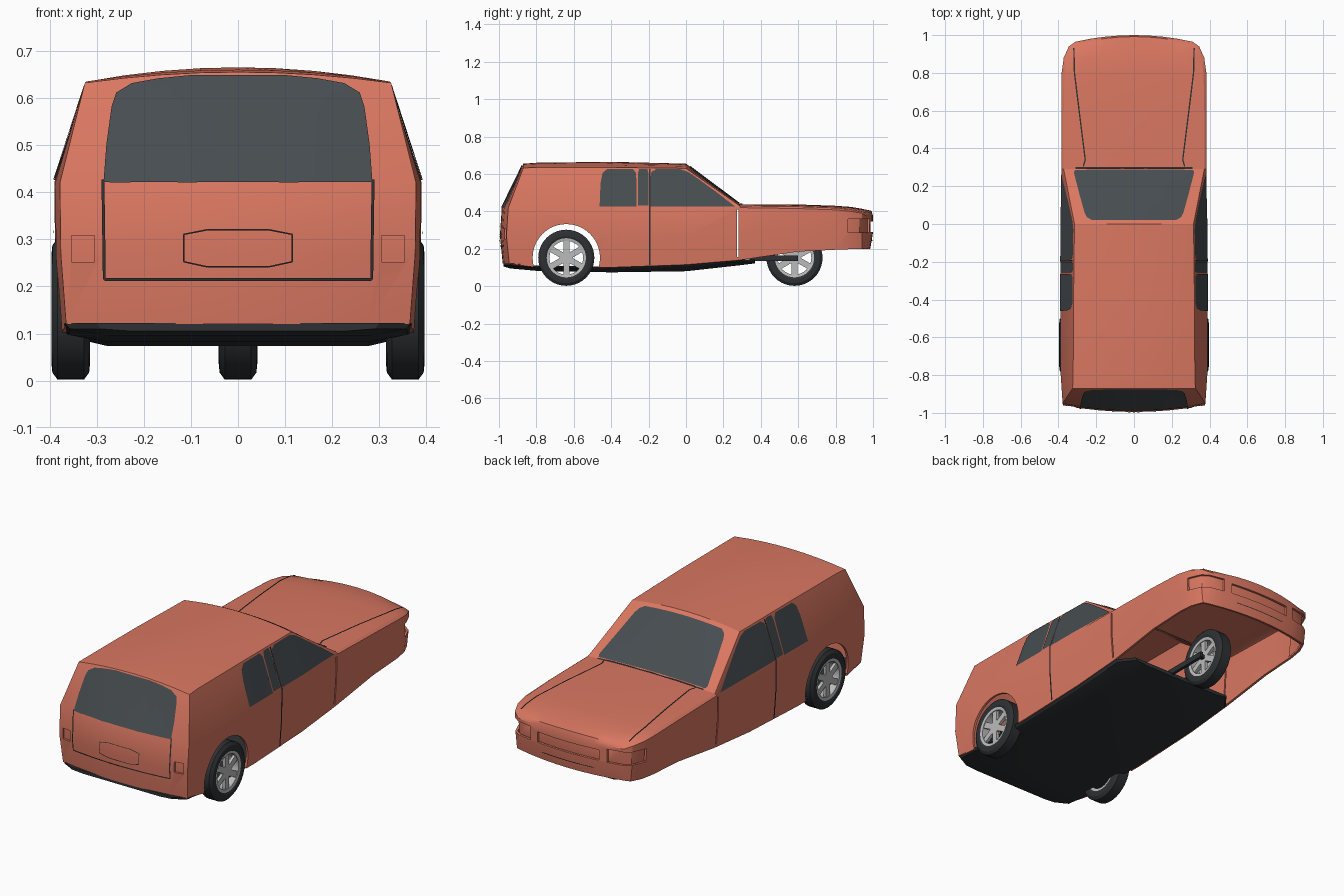
import bpy, bmesh, math
from mathutils import Vector, Matrix
from mathutils.bvhtree import BVHTree

if "Cube" in bpy.data.objects:
    bpy.data.objects.remove(bpy.data.objects["Cube"])


def material(name, rgb):
    m = bpy.data.materials.new(name)
    m.use_nodes = True
    m.diffuse_color = (*rgb, 1)
    m.node_tree.nodes["Principled BSDF"].inputs["Base Color"].default_value = (*rgb, 1)
    return m


PAINT = material("coral paint", (0.70, 0.185, 0.12))
GLASS = material("tinted glass", (0.062, 0.073, 0.08))
BLACK = material("black rubber", (0.027, 0.03, 0.033))
ALLOY = material("wheel alloy", (0.5, 0.5, 0.5))


def add(name, bm, mat, smooth=True):
    me = bpy.data.meshes.new(name)
    bm.to_mesh(me)
    bm.free()
    ob = bpy.data.objects.new(name, me)
    bpy.context.collection.objects.link(ob)
    me.materials.append(mat)
    if smooth:
        shade(ob)
    return ob


def shade(ob):
    bpy.ops.object.select_all(action='DESELECT')
    ob.select_set(True)
    bpy.context.view_layer.objects.active = ob
    bpy.ops.object.shade_smooth_by_angle(angle=math.radians(28))


def grid(bm, rows):
    vs = [[bm.verts.new(p) for p in row] for row in rows]
    for a, b in zip(vs, vs[1:]):
        for i in range(len(a) - 1):
            bm.faces.new((a[i], a[i + 1], b[i + 1], b[i]))


def box(bm, lo, hi):
    lo, hi = Vector(lo), Vector(hi)
    size = hi - lo
    m = Matrix.Translation((lo + hi) / 2) @ Matrix.Diagonal((*size, 1))
    return bmesh.ops.create_cube(bm, size=1, matrix=m)["verts"]


# Body shell: y, half width, sill z, belt z, roof edge x, roof edge z, centre z
STATIONS = [
    (-0.95, 0.378, 0.12, 0.42, 0.325, 0.632, 0.655),
    (-0.80, 0.388, 0.10, 0.42, 0.322, 0.635, 0.660),
    (-0.40, 0.390, 0.10, 0.42, 0.320, 0.635, 0.665),
    (0.00, 0.387, 0.115, 0.42, 0.315, 0.630, 0.655),
    (0.29, 0.383, 0.14, 0.42, 0.372, 0.428, 0.438),
    (0.60, 0.385, 0.185, 0.415, 0.372, 0.425, 0.437),
    (0.80, 0.383, 0.195, 0.408, 0.368, 0.418, 0.430),
    (0.88, 0.372, 0.198, 0.400, 0.355, 0.410, 0.424),
    (0.94, 0.345, 0.20, 0.390, 0.325, 0.398, 0.414),
    (0.965, 0.31, 0.20, 0.375, 0.290, 0.388, 0.403),
]
ACROSS = [1 - i / 4 for i in range(9)]
LEAN = {0: (0.005, -0.01, 0, 0.08), len(STATIONS) - 1: (-0.015, 0, 0, -0.008)}
BULGE = {0: (-0.035, -0.035, -0.035, 0), len(STATIONS) - 1: (0.035,) * 4}


def level(i, j, f):
    """Point at station i, height level j, side fraction f."""
    y, w, sill, belt, ex, ez, tz = STATIONS[i]
    x = (w * 0.965, w * 0.995, w, ex)[j]
    z = (sill, (sill + belt) / 2, belt, ez)[j]
    if j == 3:
        z += (tz - ez) * (1 - f * f)
    y += LEAN.get(i, (0,) * 4)[j] + BULGE.get(i, (0,) * 4)[j] * (1 - f * f)
    return (x * f, y, z)


shell = bmesh.new()
last = len(STATIONS) - 1
grid(shell, [[level(i, j, 1) for j in range(3)] + [level(i, 3, f) for f in ACROSS]
             + [level(i, j, -1) for j in (2, 1, 0)] for i in range(last + 1)])
for end in (0, last):
    grid(shell, [[level(end, j, f) for f in ACROSS] for j in range(4)])
bmesh.ops.remove_doubles(shell, verts=shell.verts, dist=0.0005)
bmesh.ops.recalc_face_normals(shell, faces=shell.faces)
shell.normal_update()
shell.faces.ensure_lookup_table()
if max(shell.faces, key=lambda f: f.calc_center_median().z).normal.z < 0:
    bmesh.ops.reverse_faces(shell, faces=shell.faces)
    shell.normal_update()
SKIN = BVHTree.FromBMesh(shell)

# Liners close the backs of the lamp and grille recesses
for name, keep in (("nose_liner", lambda c: c.y > 0.83 and c.z < 0.4),
                   ("tail_liner", lambda c: c.y < -0.9)):
    bm = shell.copy()
    for v in bm.verts:
        v.co -= v.normal * 0.018
    drop = [f for f in bm.faces if not keep(f.calc_center_median())]
    bmesh.ops.delete(bm, geom=drop, context='FACES')
    add(name, bm, PAINT)

body = add("body_shell", shell, PAINT, smooth=False)
solid = body.modifiers.new("thickness", 'SOLIDIFY')
solid.thickness = 0.012
solid.offset = -1

# Cutters: wheel arches, door gaps, lamp and grille recesses
cut = bmesh.new()
turn = Matrix.Translation((0, -0.64, 0.152)) @ Matrix.Rotation(math.pi / 2, 4, 'Y')
bmesh.ops.create_cone(cut, cap_ends=True, segments=48, radius1=0.18, radius2=0.18,
                      depth=1.2, matrix=turn)
box(cut, (-0.6, 0.274, 0.155), (0.6, 0.282, 0.41))
box(cut, (-0.18, 0.9, 0.29), (0.18, 1.1, 0.345))
for s in (-1, 1):
    a, b = sorted((0.225 * s, 0.5 * s))
    box(cut, (a, 0.865, 0.288), (b, 1.1, 0.358))
    a, b = sorted((0.305 * s, 0.353 * s))
    box(cut, (a, -1.1, 0.252), (b, -0.9, 0.308))
cutter = add("body_cutter", cut, PAINT, smooth=False)
cutter.hide_render = True
boolean = body.modifiers.new("openings", 'BOOLEAN')
boolean.object = cutter
boolean.solver = 'EXACT'
bpy.context.view_layer.objects.active = body
for m in ("thickness", "openings"):
    bpy.ops.object.modifier_apply(modifier=m)
bpy.data.objects.remove(cutter)
shade(body)

# Plates and seams are projected onto the shell from one direction
VIEWS = {
    "left": (lambda u, v: (2, u, v), Vector((-1, 0, 0))),
    "right": (lambda u, v: (-2, u, v), Vector((1, 0, 0))),
    "rear": (lambda u, v: (u, -2, v), Vector((0, 1, 0))),
    "front": (lambda u, v: (u, 2, v), Vector((0, -1, 0))),
    "top": (lambda u, v: (u, v, 2), Vector((0, 0, -1))),
}


def project(view, u, v, lift):
    origin, ray = VIEWS[view]
    hit, normal, _, _ = SKIN.ray_cast(Vector(origin(u, v)), ray)
    if hit is None:
        hit, normal, _, _ = SKIN.find_nearest(Vector(origin(u, v)) + ray * 1.6)
    return hit + normal * lift


def face_out(bm, view):
    bm.normal_update()
    away = [f for f in bm.faces if f.normal.dot(VIEWS[view][1]) > 0]
    bmesh.ops.reverse_faces(bm, faces=away)


def plate(name, view, rows, lift=0.004, cols=16):
    """Glass plate: rows of (v, u start, u end)."""
    bm = bmesh.new()
    grid(bm, [[project(view, a + (b - a) * i / cols, v, lift) for i in range(cols + 1)]
              for v, a, b in rows])
    face_out(bm, view)
    add(name, bm, GLASS)


def seam(name, view, pts, width=0.006, steps=10):
    bm = bmesh.new()
    for a, b in zip(pts, pts[1:]):
        a, b = Vector(a), Vector(b)
        side = (b - a).normalized().orthogonal() * width / 2
        path = [a.lerp(b, i / steps) for i in range(steps + 1)]
        grid(bm, [[project(view, *(p + side * s), 0.005) for s in (-1, 1)] for p in path])
    face_out(bm, view)
    add(name, bm, BLACK, smooth=False)


def mirror(rows):
    return [(v, -u, u) for v, u in rows]


plate("windshield", "top", mirror([(0.284, 0.312), (0.27, 0.318), (0.15, 0.287),
                                   (0.06, 0.262), (0.035, 0.25), (0.02, 0.225)]))
plate("rear_window", "rear", mirror([(0.42, 0.285), (0.5, 0.279), (0.58, 0.268),
                                     (0.61, 0.258), (0.63, 0.225), (0.64, 0.17), (0.647, 0.1)]))
for s in ("left", "right"):
    plate(s + "_front_window", s, [(0.425, -0.19, 0.262), (0.5, -0.19, 0.165),
                                   (0.58, -0.19, 0.055), (0.61, -0.185, 0.01), (0.624, -0.16, -0.03)])
    plate(s + "_pillar_window", s, [(0.43, -0.258, -0.2), (0.6, -0.258, -0.2), (0.626, -0.25, -0.207)])
    plate(s + "_rear_window", s, [(0.425, -0.462, -0.265), (0.55, -0.457, -0.265),
                                  (0.605, -0.446, -0.267), (0.626, -0.42, -0.285)])
    seam(s + "_door_seam", s, [(-0.194, 0.115), (-0.194, 0.625)], 0.009)
for s, side in ((1, "left"), (-1, "right")):
    seam(side + "_hood_seam", "top", [(0.318 * s, 0.93), (0.315 * s, 0.8), (0.258 * s, 0.34),
                                      (0.268 * s, 0.305)], 0.007)
seam("cowl_seam", "top", [(-0.31, 0.296), (0.31, 0.296)], 0.012)
seam("tailgate_seam", "rear", [(-0.286, 0.425), (-0.283, 0.215), (0.283, 0.215), (0.286, 0.425)])
seam("plate_recess_seam", "rear", [(-0.115, 0.253), (-0.115, 0.31), (-0.065, 0.32), (0.065, 0.32),
     (0.115, 0.31), (0.115, 0.253), (0.065, 0.242), (-0.065, 0.242), (-0.115, 0.253)], 0.003)
seam("lower_intake_seam", "front", [(-0.15, 0.245), (0.15, 0.245)], 0.004)

# Floor pan: y, half width, top z, bottom z
floor = bmesh.new()
grid(floor, [[(x * w, y, z) for x, z in ((-1, t), (-0.97, t - 0.012), (-0.75, b), (0.75, b),
                                        (0.97, t - 0.012), (1, t), (-1, t))]
             for y, w, t, b in ((-0.975, 0.30, 0.122, 0.105), (-0.94, 0.368, 0.122, 0.095),
                                (-0.8, 0.372, 0.11, 0.082), (-0.4, 0.372, 0.105, 0.074),
                                (0, 0.37, 0.118, 0.08), (0.29, 0.365, 0.142, 0.112),
                                (0.37, 0.30, 0.142, 0.122))])
bmesh.ops.remove_doubles(floor, verts=floor.verts, dist=0.0005)
bmesh.ops.holes_fill(floor, edges=floor.edges, sides=8)
bmesh.ops.recalc_face_normals(floor, faces=floor.faces)
add("floor_pan", floor, BLACK)

# Front swing arm and rear axle
arms = bmesh.new()
for s in (-1, 1):
    box(arms, (0.055 * s - 0.008, 0.34, 0.135), (0.055 * s + 0.008, 0.6, 0.165))
box(arms, (-0.06, 0.57, 0.14), (0.06, 0.59, 0.16))
box(arms, (-0.34, -0.65, 0.14), (0.34, -0.63, 0.16))
add("axles", arms, BLACK, smooth=False)


def lathe(bm, profile, place, n=40):
    grid(bm, [[place @ Vector((x, r * math.cos(t), r * math.sin(t))) for x, r in profile]
              for t in (2 * math.pi * k / n for k in range(n + 1))])


def wheel(name, x, y, faces):
    place = Matrix.Translation((x, y, 0.152))
    tyre, rim = bmesh.new(), bmesh.new()
    lathe(tyre, [(-0.036, 0.103), (-0.041, 0.115), (-0.039, 0.135), (-0.028, 0.15), (0.028, 0.15),
                 (0.039, 0.135), (0.041, 0.115), (0.036, 0.103), (-0.036, 0.103)], place)
    lathe(rim, [(-0.037, 0.106), (0.037, 0.106), (0.034, 0.09), (-0.034, 0.09), (-0.037, 0.106)], place)
    for f in faces:
        a, b = sorted((f * 0.014, f * 0.03))
        lathe(rim, [(a, 0), (a, 0.036), (b, 0.036), (b, 0.0)], place)
        for k in range(6):
            spoke = box(rim, (a, -0.016, 0.02), (b, 0.016, 0.096))
            bmesh.ops.transform(rim, verts=spoke, matrix=place @ Matrix.Rotation(k * math.pi / 3, 4, 'X'))
    for part, bm, mat in (("_tyre", tyre, BLACK), ("_rim", rim, ALLOY)):
        bmesh.ops.remove_doubles(bm, verts=bm.verts, dist=0.0002)
        bmesh.ops.recalc_face_normals(bm, faces=bm.faces)
        add(name + part, bm, mat)


wheel("rear_left", 0.355, -0.64, (1,))
wheel("rear_right", -0.355, -0.64, (-1,))
wheel("front", 0, 0.58, (1, -1))
